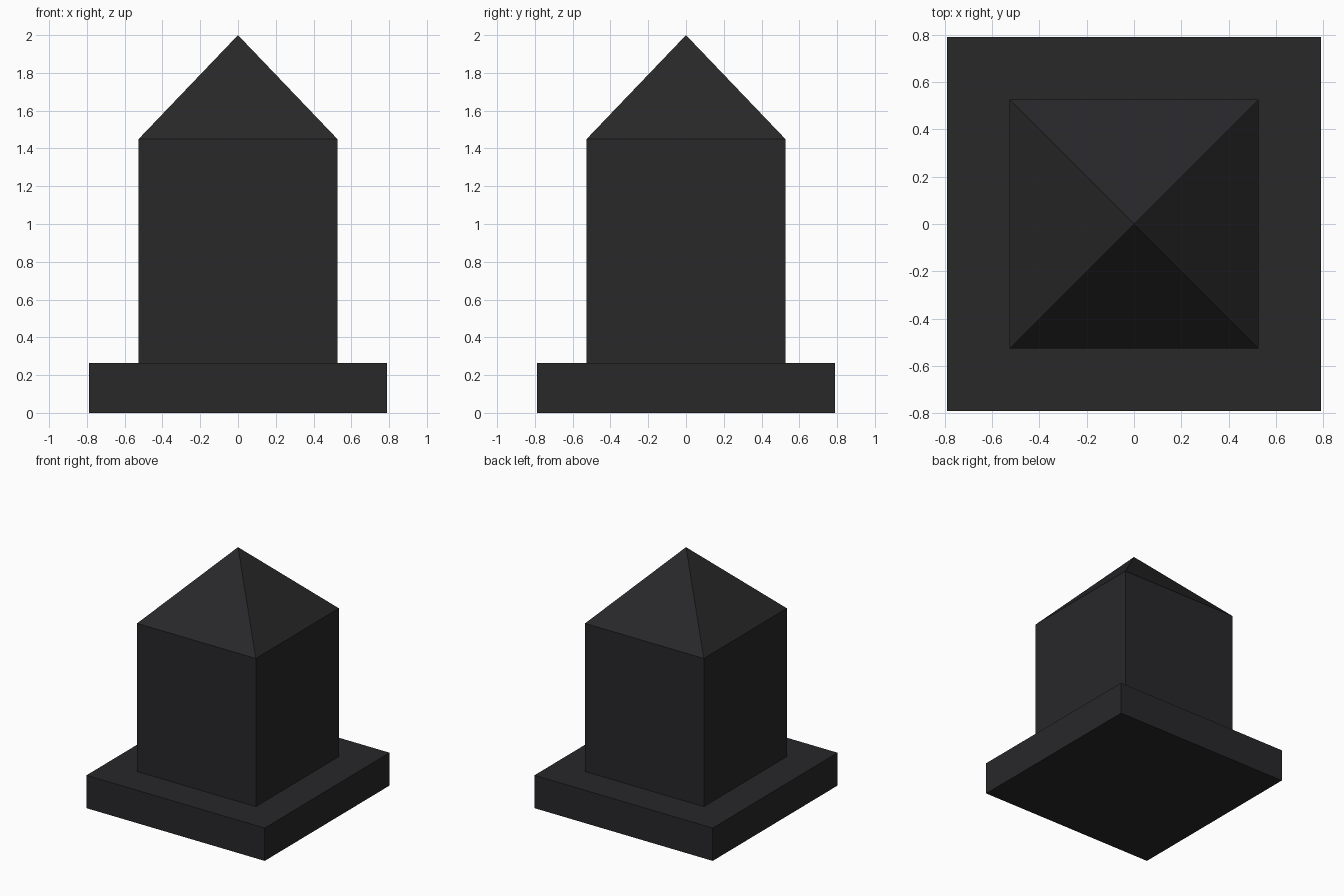
import bpy, bmesh

if "Cube" in bpy.data.objects:
    bpy.data.objects.remove(bpy.data.objects["Cube"])

stone = bpy.data.materials.new("dark_stone")
stone.diffuse_color = (0.021, 0.021, 0.023, 1.0)
stone.use_nodes = True
stone.node_tree.nodes["Principled BSDF"].inputs["Base Color"].default_value = stone.diffuse_color


def tapered_block(name, half_bottom, half_top, z0, z1):
    """Square block from z0 to z1; half_top = 0 gives a pyramid."""
    bm = bmesh.new()
    bmesh.ops.create_cube(bm, size=2)
    for v in bm.verts:
        half, z = (half_top, z1) if v.co.z > 0 else (half_bottom, z0)
        v.co = (v.co.x * half, v.co.y * half, z)
    bmesh.ops.remove_doubles(bm, verts=bm.verts, dist=1e-5)
    bmesh.ops.recalc_face_normals(bm, faces=bm.faces)
    mesh = bpy.data.meshes.new(name)
    bm.to_mesh(mesh)
    bm.free()
    mesh.materials.append(stone)
    obj = bpy.data.objects.new(name, mesh)
    bpy.context.collection.objects.link(obj)
    return obj


# Wide plinth, square shaft and pyramid cap
tapered_block("base_plinth", 0.79, 0.79, 0.0, 0.263)
tapered_block("shaft", 0.526, 0.526, 0.263, 1.45)
tapered_block("pyramid_cap", 0.526, 0.0, 1.45, 2.0)
